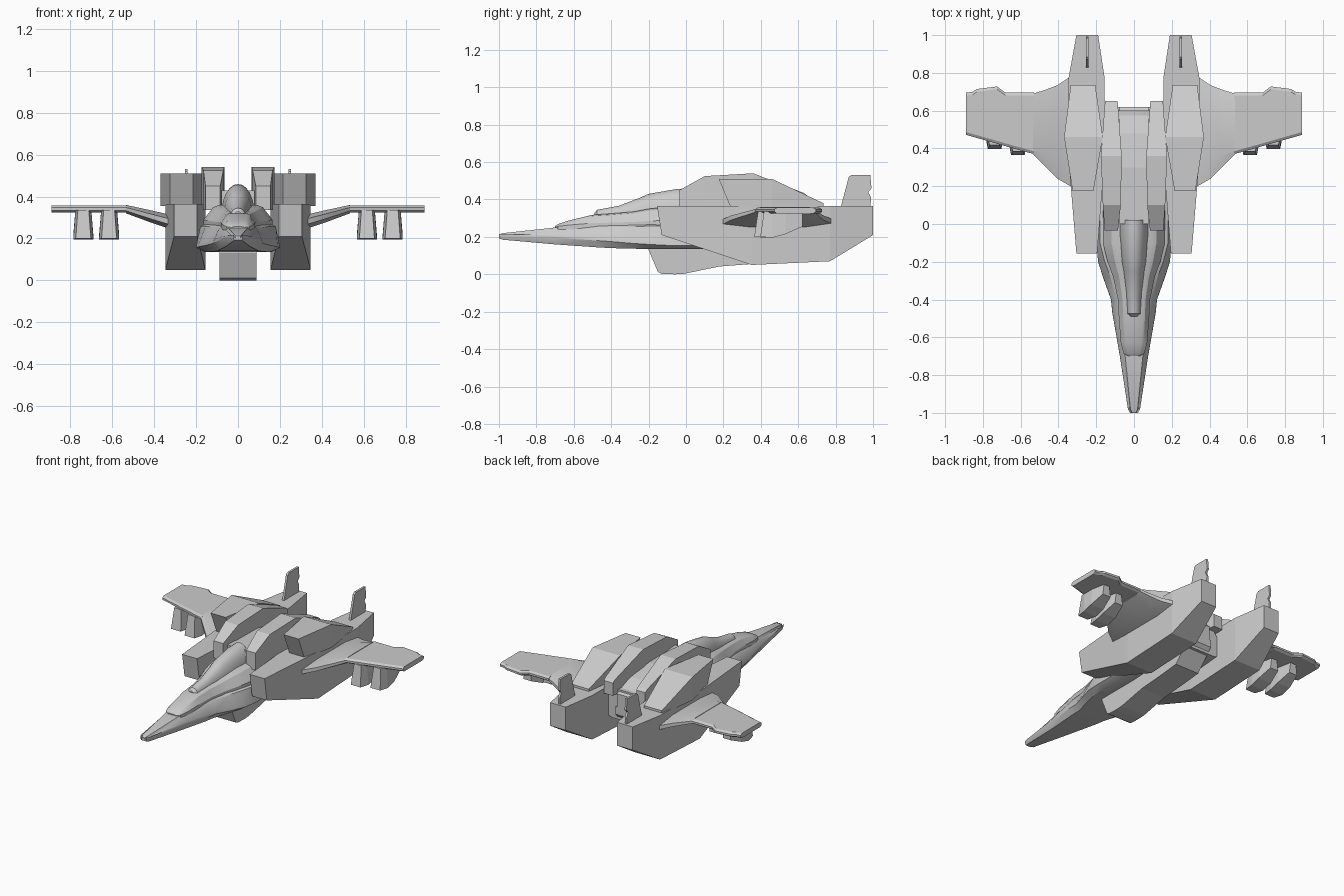
import bpy, bmesh, math

if "Cube" in bpy.data.objects:
    bpy.data.objects.remove(bpy.data.objects["Cube"])


def finish(name, bm, mirror=False, smooth=False):
    bmesh.ops.recalc_face_normals(bm, faces=bm.faces)
    me = bpy.data.meshes.new(name)
    bm.to_mesh(me)
    bm.free()
    ob = bpy.data.objects.new(name, me)
    bpy.context.collection.objects.link(ob)
    if mirror:
        ob.modifiers.new("Mirror", 'MIRROR').use_mirror_merge = False
    if smooth:
        bpy.ops.object.select_all(action='DESELECT')
        ob.select_set(True)
        bpy.context.view_layer.objects.active = ob
        bpy.ops.object.shade_smooth_by_angle(angle=math.radians(28))
    return ob


def loft(name, rings, **kw):
    """Skin closed rings of equal point count and cap both ends."""
    bm = bmesh.new()
    vs = [[bm.verts.new(p) for p in r] for r in rings]
    n = len(rings[0])
    for a, b in zip(vs, vs[1:]):
        for i in range(n):
            j = (i + 1) % n
            bm.faces.new((a[i], a[j], b[j], b[i]))
    bm.faces.new(vs[0])
    bm.faces.new(vs[-1])
    return finish(name, bm, **kw)


def box_ring(y, x0, x1, z0, z1, lean=0.0, inset=0.0):
    """Rectangle across y; lean shifts its lower edge in y, inset narrows its top."""
    return [(x0, y + lean, z0), (x1, y + lean, z0),
            (x1 - inset, y, z1), (x0 + inset, y, z1)]


def sym_ring(y, half):
    """Full ring from right-hand (x, z) points running bottom to top."""
    return [(x, y, z) for x, z in half] + [(-x, y, z) for x, z in reversed(half)]


# Nose and lower hull: y, half width, bottom, edge height, top half width, top
hull = [(-1, .022, .192, .202, .012, .212), (-.98, .032, .185, .2, .022, .22),
        (-.7, .075, .16, .195, .055, .25), (-.47, .115, .144, .18, .09, .262),
        (-.4, .122, .14, .175, .095, .264), (-.28, .165, .137, .165, .125, .266),
        (-.2, .19, .135, .16, .155, .27), (-.1, .2, .135, .155, .18, .27),
        (.1, .2, .135, .155, .18, .27), (.6, .17, .16, .18, .16, .27)]
loft("hull", [sym_ring(y, [(w * .8, b), (w, e), (w * .99, e + .015),
                           (wt, t - .012), (wt * .85, t)])
              for y, w, b, e, wt, t in hull], smooth=True)

# Raised deck around the cockpit: y, half width, top
deck = [(-.7, .03, .257), (-.685, .055, .268), (-.63, .07, .287), (-.5, .08, .318),
        (-.4, .085, .325), (-.28, .11, .335), (-.2, .14, .35), (-.1, .165, .36),
        (.6, .165, .36)]
loft("cockpit_deck", [sym_ring(y, [(w, .24), (w, .25 + (t - .25) * .35),
                                   (w * .72, t - (t - .25) * .1), (w * .55, t)])
                      for y, w, t in deck], smooth=True)

# Rounded canopy: y, half width, top
canopy = [(-.49, .022, .328), (-.475, .038, .345), (-.36, .045, .366),
          (-.25, .058, .408), (-.2, .068, .43), (-.05, .08, .456), (.02, .078, .46)]
loft("canopy", [[(w * math.cos(math.pi * i / 12), y,
                  .29 + (t - .29) * math.sin(math.pi * i / 12) ** .8 if 0 < i < 12 else .29)
                 for i in range(13)] for y, w, t in canopy], smooth=True)

# Middle back behind the canopy
loft("middle_back", [box_ring(y, -.078, .078, b, t) for y, b, t in
                     [(0, .25, .43), (.3, .25, .43), (.48, .22, .4), (.62, .22, .34)]])

# Belly keel: y, bottom, top
loft("belly_keel", [box_ring(y, -.088, .088, b, t) for y, b, t in
                    [(-.2, .13, .15), (-.15, .012, .17), (-.13, .003, .17), (-.06, 0, .17),
                     (-.01, .003, .17), (.18, .042, .2), (.35, .055, .25),
                     (.5, .07, .25), (.62, .2, .25)]])

# Side engine bodies
loft("engine_body", [box_ring(-.155, .195, .305, .21, .365, .025),
                     box_ring(.35, .155, .347, .05, .365),
                     box_ring(.77, .155, .347, .07, .365),
                     box_ring(1, .19, .305, .21, .365)], mirror=True)

# Faceted blocks on top of the engines
loft("engine_top_block", [box_ring(.175, .215, .325, .355, .51, .065),
                          box_ring(.46, .165, .37, .355, .51),
                          box_ring(.735, .205, .335, .355, .38)], mirror=True)

# Twin dorsal humps
loft("dorsal_hump", [box_ring(-.035, .085, .155, .335, .45),
                     box_ring(.1, .07, .165, .335, .525),
                     box_ring(.36, .065, .175, .335, .54),
                     box_ring(.63, .085, .155, .335, .435),
                     box_ring(.65, .087, .153, .335, .42)], mirror=True)


# Wings: each section is x, leading y, trailing y, bottom, top
def wing_ring(x, y0, y1, z0, z1, edge):
    m = (z0 + z1) / 2
    d = (z1 - z0) * .2
    return [(x, y0, m - d), (x, y0 + edge, z0), (x, y1 - edge, z0), (x, y1, m - d),
            (x, y1, m + d), (x, y1 - edge, z1), (x, y0 + edge, z1), (x, y0, m + d)]


loft("wing_root", [wing_ring(.28, .17, .81, .235, .305, .15),
                   wing_ring(.345, .205, .775, .252, .318, .14),
                   wing_ring(.405, .24, .735, .272, .332, .1),
                   wing_ring(.47, .305, .71, .296, .346, .06),
                   wing_ring(.535, .37, .69, .32, .36, .03)], mirror=True, smooth=True)
loft("wing_tip_panel", [wing_ring(x, a, b, .325, .357, .015) for x, a, b in
                        [(.53, .37, .695), (.68, .412, .695), (.725, .425, .728),
                         (.83, .455, .715), (.855, .462, .7), (.89, .472, .695)]],
     mirror=True)

# Pods hanging under the wings
for i, (x, dy) in enumerate([(.615, 0), (.738, .032)]):
    loft(f"wing_pod_{i + 1}",
         [box_ring(y + dy, x - w, x + w, b, .335, lean, .01) for y, w, b, lean in
          [(.385, .036, .2, -.02), (.43, .048, .196, 0), (.5, .048, .215, 0),
           (.59, .03, .255, 0)]], mirror=True)

# Tail fins with a notched trailing edge
fin = [(.825, .35), (.87, .52), (.885, .532), (.985, .532), (.992, .46),
       (.975, .44), (.99, .41), (.985, .35)]
loft("tail_fin", [[(x, y, z) for y, z in fin] for x in (.24, .254)], mirror=True)
